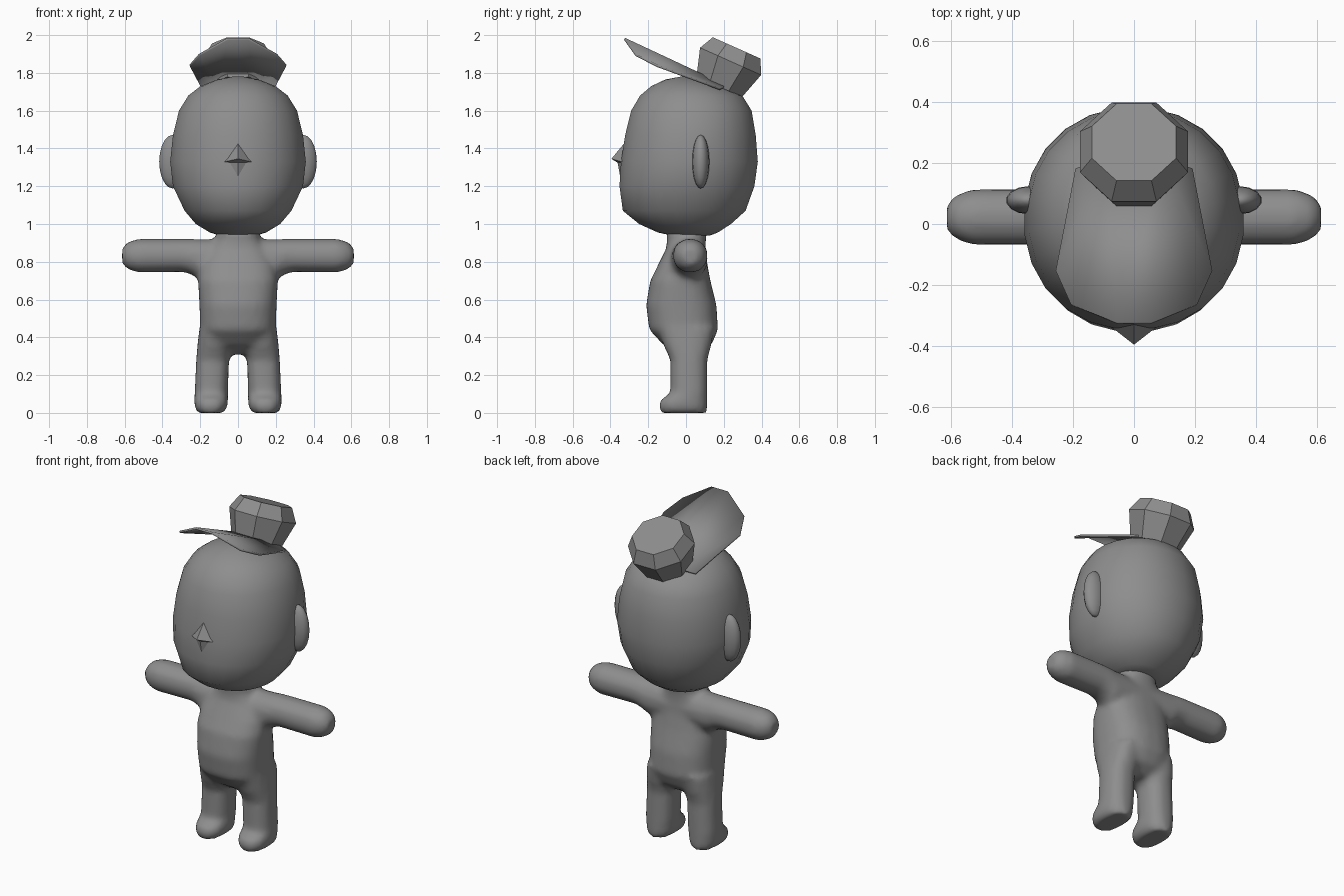
import bpy, bmesh, math
from mathutils import Matrix, Vector

if "Cube" in bpy.data.objects:
    bpy.data.objects.remove(bpy.data.objects["Cube"])

grey = bpy.data.materials.new("plain grey")
grey.diffuse_color = (0.27, 0.27, 0.27, 1)
grey.use_nodes = True
grey.node_tree.nodes["Principled BSDF"].inputs["Base Color"].default_value = grey.diffuse_color


def finish(name, bm, angle):
    """Turn a bmesh into a grey object, smooth below the given angle."""
    bmesh.ops.recalc_face_normals(bm, faces=bm.faces)
    mesh = bpy.data.meshes.new(name)
    bm.to_mesh(mesh)
    bm.free()
    mesh.materials.append(grey)
    obj = bpy.data.objects.new(name, mesh)
    bpy.context.collection.objects.link(obj)
    bpy.ops.object.select_all(action='DESELECT')
    obj.select_set(True)
    bpy.context.view_layer.objects.active = obj
    bpy.ops.object.shade_smooth_by_angle(angle=math.radians(angle))
    return obj


def loft(bm, rings, sides, power, axis='z'):
    """Skin rounded-box rings given as (position, u0, u1, v0, v1)."""
    def soft(t):
        return math.copysign(abs(t) ** (2 / power), t)
    loops = []
    for p, u0, u1, v0, v1 in rings:
        loop = []
        for i in range(sides):
            a = 2 * math.pi * (i + 0.5) / sides
            u = (u0 + u1) / 2 + (u1 - u0) / 2 * soft(math.cos(a))
            v = (v0 + v1) / 2 + (v1 - v0) / 2 * soft(math.sin(a))
            loop.append(bm.verts.new((u, v, p) if axis == 'z' else (p, u, v)))
        loops.append(loop)
    for a, b in zip(loops, loops[1:]):
        for i in range(sides):
            j = (i + 1) % sides
            bm.faces.new((a[i], a[j], b[j], b[i]))
    bm.faces.new(loops[0][::-1])
    bm.faces.new(loops[-1])


# Body: torso, arms and legs, merged into one soft skin
bm = bmesh.new()
torso = [(0.31, 0.08, -0.04, 0.07), (0.36, 0.17, -0.12, 0.135),
         (0.44, 0.20, -0.195, 0.17), (0.57, 0.205, -0.212, 0.162),
         (0.70, 0.212, -0.19, 0.13), (0.78, 0.20, -0.15, 0.115),
         (0.87, 0.15, -0.105, 0.105), (0.92, 0.115, -0.10, 0.105),
         (0.97, 0.115, -0.11, 0.115)]
loft(bm, [(z, -w, w, f, b) for z, w, f, b in torso], 24, 2.5)

arm = [(0.0, -0.09, 0.11, 0.70, 0.92), (0.21, -0.08, 0.115, 0.705, 0.92),
       (0.24, -0.075, 0.115, 0.73, 0.922), (0.29, -0.07, 0.115, 0.745, 0.922),
       (0.53, -0.07, 0.115, 0.742, 0.922), (0.585, -0.05, 0.095, 0.76, 0.905),
       (0.613, -0.02, 0.065, 0.79, 0.875)]
full = [(-r[0], *r[1:]) for r in arm[:0:-1]] + arm
loft(bm, full, 16, 2.1, 'x')

leg = [(0.0, 0.075, 0.215, -0.135, 0.11), (0.03, 0.055, 0.23, -0.145, 0.113),
       (0.065, 0.053, 0.232, -0.14, 0.113), (0.105, 0.053, 0.23, -0.083, 0.113),
       (0.28, 0.047, 0.222, -0.083, 0.113), (0.36, 0.03, 0.215, -0.12, 0.135),
       (0.45, 0.03, 0.205, -0.15, 0.15)]
loft(bm, leg, 20, 2.4)
loft(bm, [(z, -x1, -x0, f, b) for z, x0, x1, f, b in leg], 20, 2.4)
body = finish("body", bm, 60)
skin = body.modifiers.new("skin", 'REMESH')
skin.mode = 'VOXEL'
skin.voxel_size = 0.018
skin.use_smooth_shade = True
soften = body.modifiers.new("soften", 'SMOOTH')
soften.factor = 0.5
soften.iterations = 5

# Head
bm = bmesh.new()
head = [(0.94, 0.10, -0.08, 0.13), (0.955, 0.15, -0.15, 0.17),
        (1.0, 0.225, -0.25, 0.24), (1.07, 0.285, -0.337, 0.318),
        (1.2, 0.347, -0.355, 0.365), (1.33, 0.362, -0.347, 0.383),
        (1.47, 0.347, -0.325, 0.372), (1.6, 0.315, -0.293, 0.35),
        (1.68, 0.265, -0.245, 0.30), (1.73, 0.20, -0.185, 0.205),
        (1.765, 0.11, -0.11, 0.09), (1.78, 0.03, -0.03, 0.03)]
loft(bm, [(z, -w, w, f, b) for z, w, f, b in head], 24, 2.1)
finish("head", bm, 60)

# Ears: flattened rounded lobes
for side, label in ((1, "left"), (-1, "right")):
    bm = bmesh.new()
    bmesh.ops.create_uvsphere(bm, u_segments=14, v_segments=10, radius=1)
    bmesh.ops.transform(bm, verts=bm.verts, matrix=(
        Matrix.Translation((side * 0.345, 0.078, 1.33))
        @ Matrix.Diagonal((0.074, 0.046, 0.142, 1))))
    finish(label + "_ear", bm, 60)

# Nose: small pointed wedge with a hollow underside
bm = bmesh.new()
tip, top, left, right, under, low, back = [bm.verts.new(p) for p in (
    (0, -0.395, 1.345), (0, -0.325, 1.43), (-0.09, -0.325, 1.325),
    (0.09, -0.325, 1.325), (0, -0.362, 1.325), (0, -0.345, 1.23),
    (0, -0.25, 1.33))]
for f in ((tip, top, left), (tip, right, top), (tip, left, under),
          (tip, under, right), (under, left, low), (under, low, right),
          (back, left, top), (back, top, right), (back, low, left),
          (back, right, low)):
    bm.faces.new(f)
finish("nose", bm, 30)

# Hat brim: arched sheet tilted up towards the front
bm = bmesh.new()
half = [(0.055, -0.325, 1.98), (0.205, -0.265, 1.895), (0.255, -0.155, 1.838),
        (0.19, 0.18, 1.715), (0.10, 0.21, 1.73)]
r = [bm.verts.new(p) for p in half]
l = [bm.verts.new((-x, y, z)) for x, y, z in half]
bm.faces.new((l[0], r[0], r[4], l[4]))
for s in (r, l):
    bm.faces.new((s[0], s[1], s[4]))
    bm.faces.new((s[1], s[2], s[4]))
    bm.faces.new((s[2], s[3], s[4]))
bm.normal_update()
brim = finish("hat_brim", bm, 30)
thick = brim.modifiers.new("thickness", 'SOLIDIFY')
thick.thickness = 0.012
thick.offset = 0

# Hat crown: eight-sided, wider at the top, leaning back
bm = bmesh.new()
k = 1 / math.cos(math.pi / 8)
loft(bm, [(h, -a * k, a * k, -a * k, a * k) for h, a in
          ((-0.01, 0.132), (0.138, 0.177), (0.216, 0.138))], 8, 2)
bmesh.ops.transform(bm, verts=bm.verts, matrix=(
    Matrix.Translation(Vector((0, 0.18, 1.735)))
    @ Matrix.Rotation(math.radians(-24), 4, 'X')))
finish("hat_crown", bm, 30)
